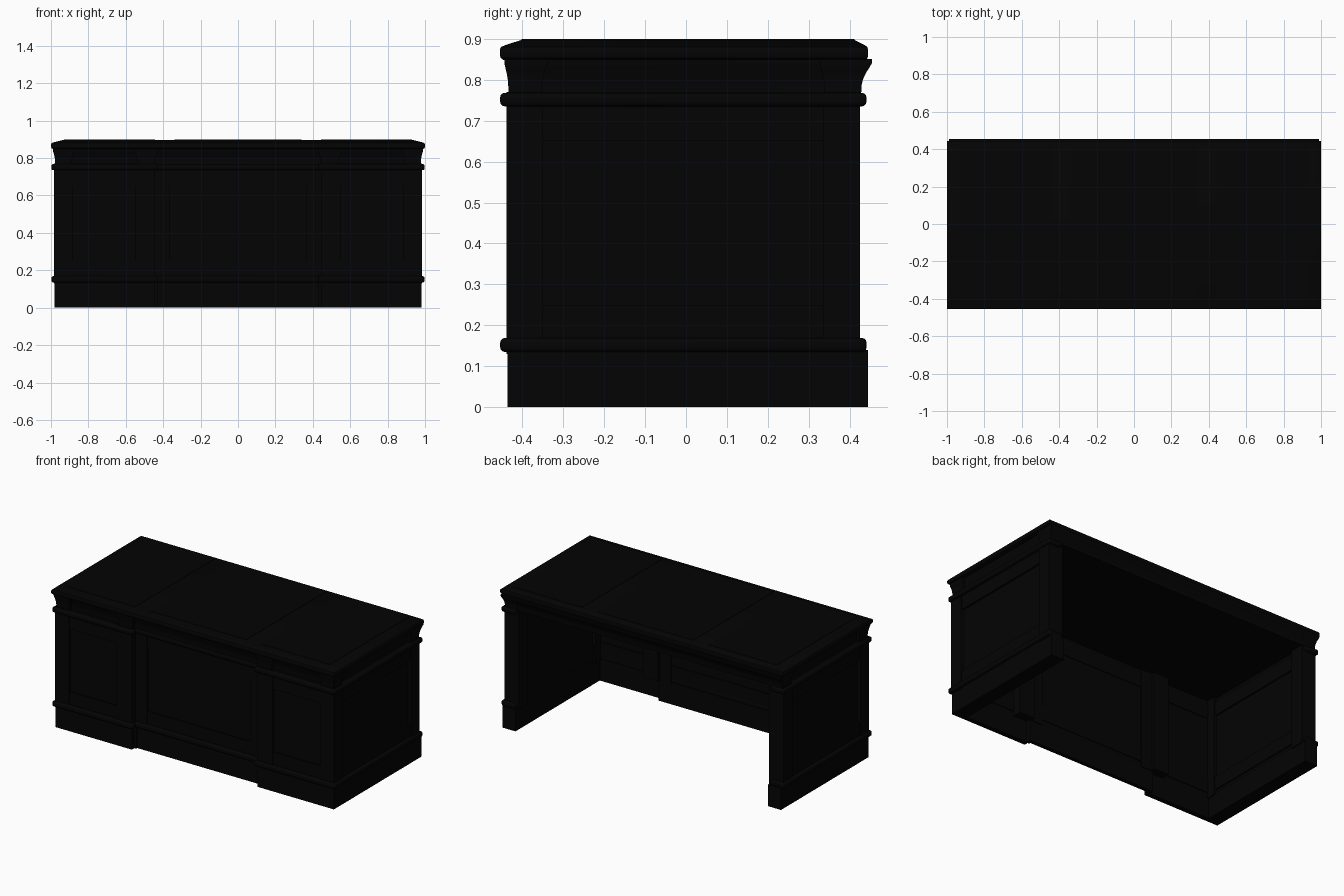
import bpy, bmesh

if "Cube" in bpy.data.objects:
    bpy.data.objects.remove(bpy.data.objects["Cube"])

mat = bpy.data.materials.new("black_lacquer")
mat.diffuse_color = (0.0011, 0.0011, 0.0011, 1)
mat.use_nodes = True
mat.node_tree.nodes["Principled BSDF"].inputs["Base Color"].default_value = mat.diffuse_color


def loft(name, rings, mirror=False, bevel=0, segs=3, smooth=False):
    """Stack of rectangles (x0, x1, y0, y1, z), capped at both ends."""
    bm = bmesh.new()
    loops = []
    for x0, x1, y0, y1, z in rings:
        loops.append([bm.verts.new(p) for p in
                      ((x0, y0, z), (x1, y0, z), (x1, y1, z), (x0, y1, z))])
    for a, b in zip(loops, loops[1:]):
        for i in range(4):
            j = (i + 1) % 4
            bm.faces.new((a[i], a[j], b[j], b[i]))
    bm.faces.new(loops[0][::-1])
    bm.faces.new(loops[-1])
    me = bpy.data.meshes.new(name)
    bm.to_mesh(me)
    bm.free()
    me.materials.append(mat)
    ob = bpy.data.objects.new(name, me)
    bpy.context.collection.objects.link(ob)
    if bevel:
        m = ob.modifiers.new("bevel", 'BEVEL')
        m.width, m.segments = bevel, segs
    if mirror:
        m = ob.modifiers.new("mirror", 'MIRROR')
        m.use_mirror_merge = False
    if smooth:
        bpy.context.view_layer.objects.active = ob
        ob.select_set(True)
        bpy.ops.object.shade_smooth_by_angle(angle=0.6)
        ob.select_set(False)
    return ob


def box(name, x0, x1, y0, y1, z0, z1, mirror=True, **kw):
    return loft(name, [(x0, x1, y0, y1, z0), (x0, x1, y0, y1, z1)], mirror, **kw)


def flare(name, low, high, mirror=True):
    """Block under the top that swells outward from rectangle low to high."""
    steps = ((.765, 0), (.785, .03), (.80, .15), (.815, .4), (.83, .75), (.842, 1), (.851, 1))
    rings = [tuple(a + (b - a) * t for a, b in zip(low, high)) + (z,) for z, t in steps]
    return loft(name, rings, mirror, smooth=True)


RAILS = (("lower", .165, .25), ("upper", .65, .74))
BANDS = (("lower", .135, .169), ("upper", .735, .768))

# Side walls: panel, corner stiles, rails, plinth
box("side_panel", .905, .965, -.42, .41, .13, .77)
box("side_front_stile", .885, .985, -.438, -.35, .13, .77)
box("side_back_stile", .885, .985, .335, .425, .13, .77)
for n, z0, z1 in RAILS:
    box(f"side_{n}_rail", .894, .978, -.36, .345, z0, z1)
box("side_plinth", .892, .982, -.436, .445, 0, .14)

# Pedestal fronts: the inner stile is a deep post open to the inside
box("pedestal_panel", .54, .89, -.425, -.408, .13, .77)
box("pedestal_post", .443, .55, -.438, -.35, .135, .77)
for n, z0, z1 in RAILS:
    box(f"pedestal_{n}_rail", .54, .89, -.432, -.403, z0, z1)
box("pedestal_plinth", .443, .90, -.436, -.405, 0, .14)

# Recessed centre front
box("centre_panel", -.45, .45, -.387, -.377, .13, .77, False)
box("centre_stile", .365, .447, -.398, -.37, .13, .77)
for n, z0, z1 in RAILS:
    box(f"centre_{n}_rail", -.37, .37, -.393, -.373, z0, z1, False)
box("centre_plinth", -.447, .447, -.4, -.375, 0, .14, False)
box("plinth_return", .43, .455, -.41, -.375, 0, .14)

# Rounded moulding bands, stepping back across the centre
for n, z0, z1 in BANDS:
    kw = dict(bevel=.011, smooth=True)
    box(f"{n}_side_band", .90, .998, -.454, .441, z0, z1, **kw)
    box(f"{n}_pedestal_band", .43, .99, -.454, -.41, z0, z1, **kw)
    box(f"{n}_centre_band", -.45, .45, -.416, -.375, z0, z1, False, **kw)

# Frieze, flared along the whole back, with flared corner blocks and brackets
flare("frieze", (-.955, .955, -.41, .425), (-.972, .972, -.428, .454), False)
flare("front_corner_block", (.888, .978, -.434, -.352), (.878, .99, -.444, -.338))
flare("back_corner_block", (.888, .978, .338, .428), (.878, .99, .326, .455))
flare("front_bracket", (.44, .54, -.434, -.38), (.428, .552, -.444, -.38))

# Table top with moulded edge
loft("table_top", [(-h, h, -.455 + (1 - h) * .8, .445 - (1 - h) * .5, z) for h, z in
     ((.988, .848), (.997, .853), (1, .86), (1, .874), (.996, .88),
      (.982, .885), (.962, .890), (.935, .897))], smooth=True)

# Thin raised writing panels on the top
box("side_top_panel", .445, .93, -.402, .412, .89, .899)
box("centre_top_panel", -.34, .34, -.402, .412, .89, .899, False)
